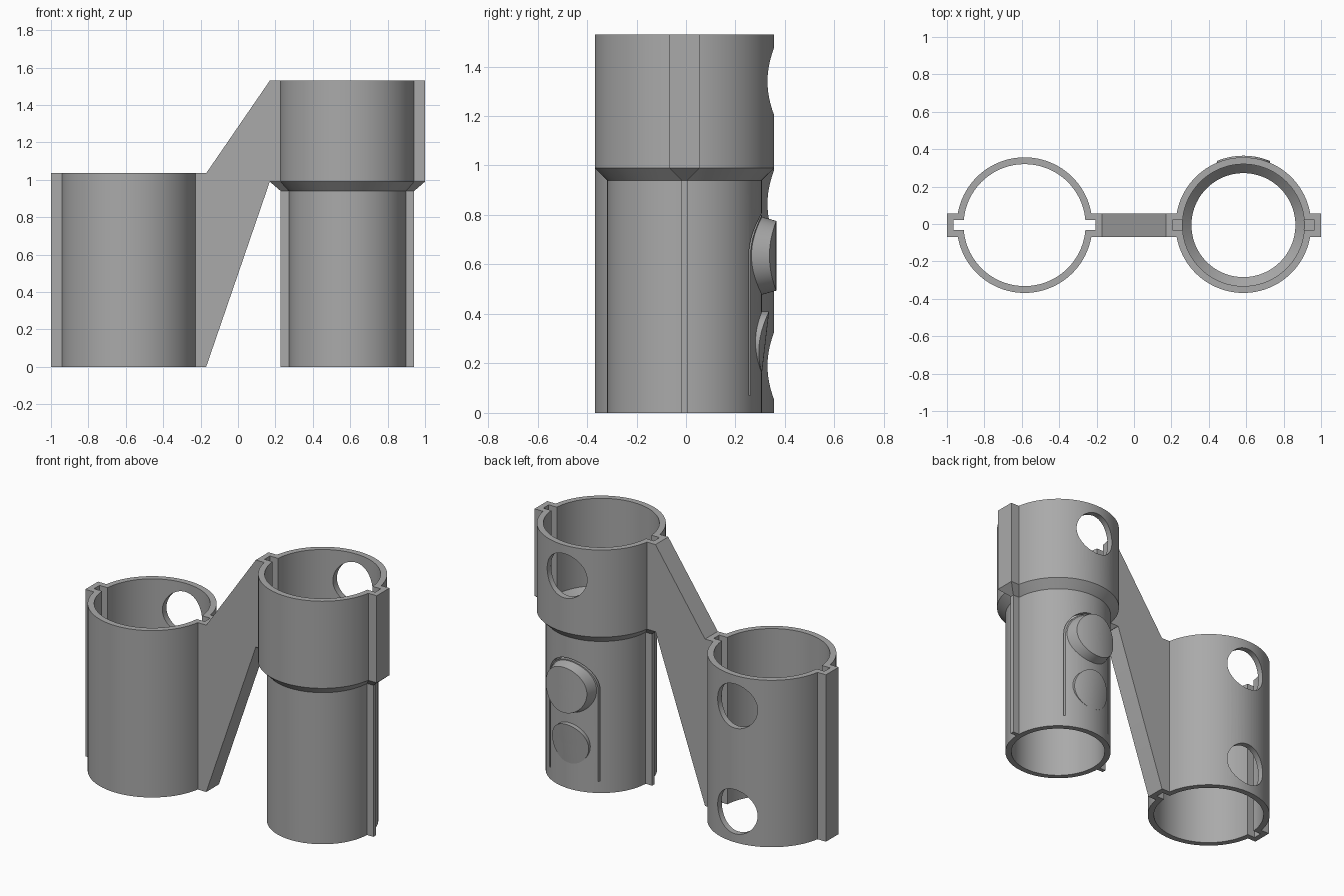
import bpy
import bmesh
from math import cos, sin, pi, sqrt

if "Cube" in bpy.data.objects:
    bpy.data.objects.remove(bpy.data.objects["Cube"])

SEG = 96
CX, CY = 0.585, -0.006          # tube axes at x = +-CX
R_OUT, R_IN = 0.3625, 0.326     # wide tube
R_NARROW, R_BORE = 0.313, 0.278  # narrow tube
KEY = 0.415                     # reach of the key housings

grey = bpy.data.materials.new("mid_grey")
grey.use_nodes = True
colour = (0.4, 0.4, 0.4, 1)
grey.diffuse_color = colour
grey.node_tree.nodes["Principled BSDF"].inputs["Base Color"].default_value = colour


def finish(name, bm, x=0.0):
    bmesh.ops.recalc_face_normals(bm, faces=bm.faces)
    mesh = bpy.data.meshes.new(name)
    bm.to_mesh(mesh)
    bm.free()
    mesh.materials.append(grey)
    ob = bpy.data.objects.new(name, mesh)
    ob.location = (x, CY, 0)
    bpy.context.collection.objects.link(ob)
    return ob


def loft(name, rings, x=0.0):
    """Closed solid through rings of equal point count."""
    bm = bmesh.new()
    loops = [[bm.verts.new(p) for p in ring] for ring in rings]
    n = len(loops[0])
    for a, b in zip(loops, loops[1:]):
        for i in range(n):
            j = (i + 1) % n
            bm.faces.new((a[i], a[j], b[j], b[i]))
    bm.faces.new(loops[0])
    bm.faces.new(loops[-1])
    return finish(name, bm, x)


def turned(name, profile, x):
    angles = [2 * pi * i / SEG for i in range(SEG)]
    return loft(name, [[(r * cos(a), r * sin(a), z) for a in angles] for r, z in profile], x)


def bar(name, sections, x):
    """Sections are (half width, half depth, height)."""
    return loft(name, [[(-w, -d, z), (w, -d, z), (w, d, z), (-w, d, z)]
                       for w, d, z in sections], x)


def prism(name, outline, y0, y1, x=0.0):
    return loft(name, [[(px, y, pz) for px, pz in outline] for y in (y0, y1)], x)


def arc(r, z, a0, a1, n):
    return [(r * cos(a0 + (a1 - a0) * i / n), z + r * sin(a0 + (a1 - a0) * i / n))
            for i in range(n + 1)]


def combine(ob, other, operation):
    mod = ob.modifiers.new(operation, 'BOOLEAN')
    mod.operation = operation
    mod.solver = 'EXACT'
    mod.object = other
    bpy.context.view_layer.objects.active = ob
    bpy.ops.object.modifier_apply(modifier=mod.name)
    bpy.data.objects.remove(other)


def round_hole(ob, z, x, r=0.137):
    combine(ob, prism("hole_cutter", arc(r, z, 0, 2 * pi, 64)[:-1], 0.1, 0.6, x), 'DIFFERENCE')


def button(name, z0, r_base, r_top, reach):
    """Round pad on the back wall; reach(t) is its radius from the axis, t from -1 to 1 upward."""
    bm = bmesh.new()
    n, steps = 64, 8
    sizes = [(r_base, False)] + [(r_top * (steps - k) / steps, True) for k in range(steps)]
    loops = []
    for r, raised in sizes:
        loop = []
        for i in range(n):
            px, pz = r * cos(2 * pi * i / n), r * sin(2 * pi * i / n)
            rad = reach(pz / r_top) if raised else R_NARROW - 0.01
            loop.append(bm.verts.new((px, sqrt(rad * rad - px * px), z0 + pz)))
        loops.append(loop)
    for a, b in zip(loops, loops[1:]):
        for i in range(n):
            bm.faces.new((a[i], a[(i + 1) % n], b[(i + 1) % n], b[i]))
    centre = bm.verts.new((0, reach(0), z0))
    for i in range(n):
        bm.faces.new((loops[-1][i], loops[-1][(i + 1) % n], centre))
    return finish(name, bm, CX)


# Short wide tube with through key slots and two holes in the back
H1 = 1.035
short_tube = turned("short_tube", [(R_OUT, 0), (R_OUT, H1)], -CX)
combine(short_tube, bar("key", [(KEY, 0.0625, 0), (KEY, 0.0625, H1)], -CX), 'UNION')
combine(short_tube, turned("bore", [(R_IN, -0.1), (R_IN, 2)], -CX), 'DIFFERENCE')
combine(short_tube, bar("slot", [(0.38, 0.027, -0.1), (0.38, 0.027, 2)], -CX), 'DIFFERENCE')
for z in (0.19, 0.845):
    round_hole(short_tube, z, -CX)

# Tall stepped tube: narrow plug below, wide socket above
H2, Z0, Z1 = 1.53, 0.94, 0.99
tall_tube = turned("tall_tube", [(R_NARROW, 0), (R_NARROW, Z0), (R_OUT, Z1), (R_OUT, H2)], CX)
combine(tall_tube, bar("key", [(0.357, 0.0125, 0), (0.357, 0.0125, Z0),
                               (KEY, 0.0625, Z1), (KEY, 0.0625, H2)], CX), 'UNION')
combine(tall_tube, turned("bore", [(R_BORE, -0.1), (R_BORE, Z0), (R_IN, Z1), (R_IN, 2)], CX),
        'DIFFERENCE')
combine(tall_tube, bar("slot", [(0.38, 0.027, Z1), (0.38, 0.027, 2)], CX), 'DIFFERENCE')
round_hole(tall_tube, 1.34, CX)

# Thin arched cut that frees the spring tab
ZB = 0.635
outline = ([(0.174, 0.07)] + arc(0.174, ZB, 0, pi, 32) + [(-0.174, 0.07), (-0.164, 0.07)]
           + arc(0.164, ZB, pi, 0, 32) + [(0.164, 0.07)])
combine(tall_tube, prism("tab_cutter", outline, 0.1, 0.6, CX), 'DIFFERENCE')

# Catch buttons on the tab
upper_button = button("upper_button", ZB, 0.16, 0.141, lambda t: 0.371)
lower_button = button("lower_button", 0.285, 0.125, 0.125, lambda t: 0.3275 + 0.0145 * t)

# Slanted web joining the tubes
web_end = CX - KEY
web = prism("joining_web", [(-web_end, 0), (web_end, Z1), (web_end, H2), (-web_end, H1)],
            -0.0625, 0.0625)

# Smooth the round walls, keep the edges crisp
bpy.ops.object.select_all(action='DESELECT')
for ob in (short_tube, tall_tube, upper_button, lower_button, web):
    ob.select_set(True)
bpy.context.view_layer.objects.active = short_tube
bpy.ops.object.shade_smooth_by_angle(angle=pi / 7)
